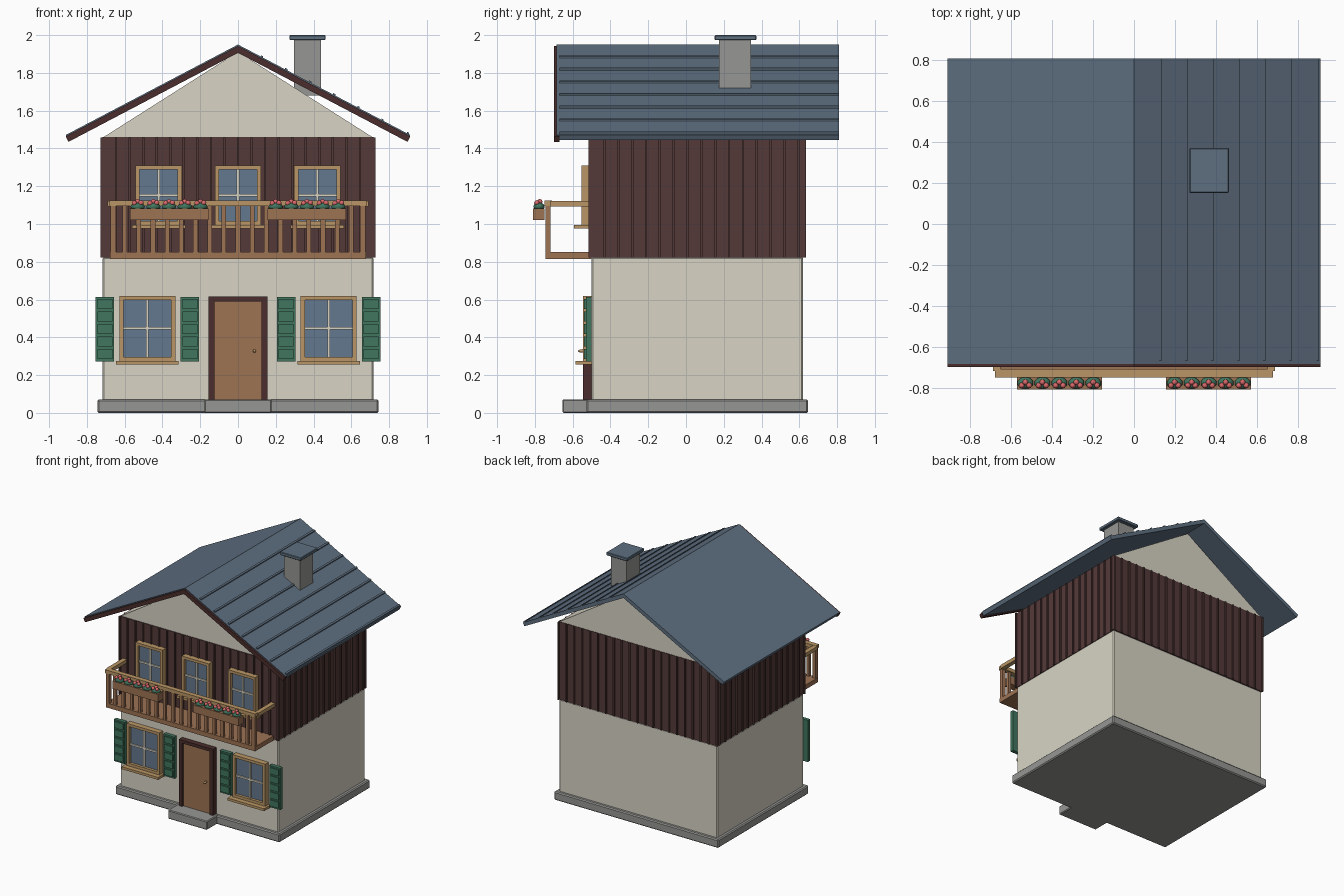
import bpy, bmesh
from mathutils import Matrix, Vector

if "Cube" in bpy.data.objects:
    bpy.data.objects.remove(bpy.data.objects["Cube"])


def material(name, *srgb):
    lin = [((c / 255 + 0.055) / 1.055) ** 2.4 for c in srgb] + [1]
    m = bpy.data.materials.new(name)
    m.use_nodes = True
    m.diffuse_color = lin
    bsdf = next(n for n in m.node_tree.nodes if n.type == 'BSDF_PRINCIPLED')
    bsdf.inputs["Base Color"].default_value = lin
    return m


PLASTER = material("plaster", 216, 212, 197)
WOOD = material("dark_wood", 84, 58, 57)
TRIM = material("dark_trim", 74, 45, 44)
BROWN = material("brown_timber", 157, 115, 84)
TAN = material("light_timber", 186, 150, 102)
GREEN = material("green_paint", 65, 118, 95)
STONE = material("stone", 150, 150, 148)
SLATE = material("slate", 94, 111, 128)
GLASS = material("glass", 100, 120, 142)
PINK = material("petal", 218, 104, 106)


def finish(name, bm, mat, bevel=0):
    bmesh.ops.recalc_face_normals(bm, faces=bm.faces)
    me = bpy.data.meshes.new(name)
    bm.to_mesh(me)
    bm.free()
    me.materials.append(mat)
    ob = bpy.data.objects.new(name, me)
    bpy.context.collection.objects.link(ob)
    if bevel:
        b = ob.modifiers.new("Bevel", 'BEVEL')
        b.width = bevel
        b.segments = 1
    return ob


def boxes(name, mat, spans, bevel=0):
    """Boxes given as (x0, x1, y0, y1, z0, z1), joined in one object."""
    bm = bmesh.new()
    for x0, x1, y0, y1, z0, z1 in spans:
        centre = Vector((x0 + x1, y0 + y1, z0 + z1)) / 2
        size = (x1 - x0, y1 - y0, z1 - z0, 1)
        bmesh.ops.create_cube(bm, size=1, matrix=Matrix.Translation(centre) @ Matrix.Diagonal(size))
    return finish(name, bm, mat, bevel)


def prisms(name, mat, profiles, y0, y1):
    """xz profiles extruded along y."""
    bm = bmesh.new()
    for pts in profiles:
        face = bm.faces.new([bm.verts.new((x, y0, z)) for x, z in pts])
        new = bmesh.ops.extrude_face_region(bm, geom=[face])["geom"]
        bmesh.ops.translate(bm, vec=(0, y1 - y0, 0),
                            verts=[v for v in new if isinstance(v, bmesh.types.BMVert)])
    return finish(name, bm, mat)


def balls(name, mat, items, smooth=True):
    """Ellipsoids given as (centre, radii)."""
    bm = bmesh.new()
    for c, r in items:
        bmesh.ops.create_uvsphere(bm, u_segments=10, v_segments=6, radius=1,
                                  matrix=Matrix.Translation(c) @ Matrix.Diagonal((*r, 1)))
    for f in bm.faces:
        f.smooth = smooth
    return finish(name, bm, mat)


# Base and walls
boxes("plinth", STONE, [(-0.745, 0.745, -0.527, 0.647, 0, 0.07)], 0.008)
boxes("door_step", STONE, [(-0.177, 0.177, -0.655, -0.5, 0, 0.072)], 0.006)
boxes("lower_wall", PLASTER, [(-0.717, 0.717, -0.5, 0.62, 0.06, 0.825)], 0.008)
boxes("upper_wall", WOOD, [(-0.717, 0.717, -0.506, 0.624, 0.822, 1.46)])
prisms("gable", PLASTER, [[(-0.715, 1.458), (0.715, 1.458), (0, 1.912)]], -0.5, 0.62)

# Cladding battens on all four sides
B = 0.006
battens = []
for k in range(-10, 11):
    x = k * 0.0717
    battens += [(x - B, x + B, y - 0.01, y + 0.01, 0.822, 1.458) for y in (-0.506, 0.624)]
for k in range(16):
    y = -0.505 + k * 0.0733
    battens += [(x - 0.01, x + 0.01, y - B, y + B, 0.822, 1.458) for x in (-0.717, 0.717)]
boxes("cladding_battens", WOOD, battens)

# Roof slabs, bargeboards and seams
RIDGE, SLOPE, EAVE = 1.95, 0.525, 0.912


def roof_strip(side, x0, x1, top, bottom):
    """Sloped profile between two distances from the ridge, offset vertically."""
    z0, z1 = RIDGE - SLOPE * x0, RIDGE - SLOPE * x1
    lean = (top - bottom) * 0.4 if x1 > 0.9 and x0 == 0 else 0
    return [(side * x0, z0 + top), (side * x1, z1 + top),
            (side * (x1 - lean), z1 + bottom + lean * SLOPE), (side * x0, z0 + bottom)]


for side, label in ((1, "left"), (-1, "right")):
    prisms(label + "_roof_slab", SLATE, [roof_strip(side, 0, EAVE, 0, -0.034)], -0.685, 0.81)
    prisms(label + "_bargeboard", TRIM, [roof_strip(side, 0, EAVE, -0.007, -0.044)], -0.7, -0.67)
seams = [k * 0.1275 for k in range(1, 7)] + [0.9]
prisms("roof_seams", SLATE, [roof_strip(1, x - B, x + B, 0.008, -0.01) for x in seams], -0.67, 0.81)

# Chimney
boxes("chimney", STONE, [(0.296, 0.44, 0.175, 0.345, 1.68, 1.98)])
boxes("chimney_cap", SLATE, [(0.272, 0.464, 0.152, 0.372, 1.974, 2)], 0.004)


# Windows
def window(name, cx, w, z0, z1, wall):
    h, f, y = w / 2, 0.022, wall - 0.045
    boxes(name + "_frame", TAN, [
        (cx - h, cx - h + f, y, wall, z0, z1), (cx + h - f, cx + h, y, wall, z0, z1),
        (cx - h, cx + h, y, wall, z1 - f, z1), (cx - h, cx + h, y, wall, z0, z0 + f)])
    boxes(name + "_glass", GLASS, [(cx - h + f, cx + h - f, wall - 0.022, wall, z0 + f, z1 - f)])
    zm = (z0 + z1) / 2
    boxes(name + "_bars", PLASTER, [
        (cx - 0.007, cx + 0.007, wall - 0.032, wall, z0 + f, z1 - f),
        (cx - h + f, cx + h - f, wall - 0.032, wall, zm - 0.007, zm + 0.007)])
    boxes(name + "_sill", TAN, [(cx - h - 0.018, cx + h + 0.018, wall - 0.085, wall, z0 - 0.02, z0)])


for i, cx in enumerate((-0.42, 0, 0.42)):
    window(f"upper_window_{i + 1}", cx, 0.246, 0.995, 1.31, -0.508)

for side, label in ((1, "left"), (-1, "right")):
    cx = side * 0.48
    window(label + "_lower_window", cx, 0.296, 0.275, 0.62, -0.5)
    # Shutters with overlapping slats
    panels, slats = [], []
    for s in (-1, 1):
        x = cx + s * 0.225
        panels.append((x - 0.049, x + 0.049, -0.53, -0.5, 0.272, 0.614))
        for k in range(5):
            z = 0.286 + k * 0.066
            slats.append((x - 0.04, x + 0.04, -0.54, -0.528, z, z + 0.052))
    boxes(label + "_shutters", GREEN, panels)
    boxes(label + "_shutter_slats", GREEN, slats)

# Door
boxes("door_frame", TRIM, [(-0.155, -0.125, -0.545, -0.5, 0.07, 0.615),
                           (0.125, 0.155, -0.545, -0.5, 0.07, 0.615),
                           (-0.155, 0.155, -0.545, -0.5, 0.59, 0.615)])
boxes("door", BROWN, [(-0.126, 0.126, -0.53, -0.5, 0.072, 0.592)])
balls("door_knob", TAN, [((0.088, -0.55, 0.328), (0.009, 0.022, 0.009))])

# Balcony
boxes("balcony_floor", BROWN, [(-0.677, 0.677, -0.745, -0.5, 0.815, 0.852)])
boxes("balcony_posts", BROWN, [(s * 0.66 - 0.014, s * 0.66 + 0.014, -0.745, -0.717, 0.85, 1.1)
                               for s in (-1, 1)])
boxes("balusters", BROWN, [(k * 0.075 - 0.012, k * 0.075 + 0.012, -0.742, -0.72, 0.85, 1.1)
                           for k in range(-8, 9)])
boxes("front_rail", TAN, [(-0.68, 0.68, -0.75, -0.71, 1.095, 1.124)])
boxes("side_rails", TAN, [(s * 0.672 - 0.018, s * 0.672 + 0.018, -0.72, -0.5, 1.092, 1.122)
                          for s in (-1, 1)])

# Flower boxes
for side, label in ((1, "left"), (-1, "right")):
    cx = side * 0.365
    boxes(label + "_flower_box", BROWN, [(cx - 0.208, cx + 0.208, -0.81, -0.748, 1.02, 1.083)])
    leaves, petals = [], []
    for k in range(-2, 3):
        x = cx + k * 0.083
        leaves.append(((x, -0.778, 1.092), (0.04, 0.03, 0.022)))
        for dx, dy, dz in ((-0.018, -0.012, 0.11), (0.018, -0.012, 0.112), (0, 0.004, 0.118)):
            petals.append(((x + dx, -0.778 + dy, 1 + dz), (0.014, 0.014, 0.014)))
    balls(label + "_leaves", GREEN, leaves)
    balls(label + "_petals", PINK, petals)
